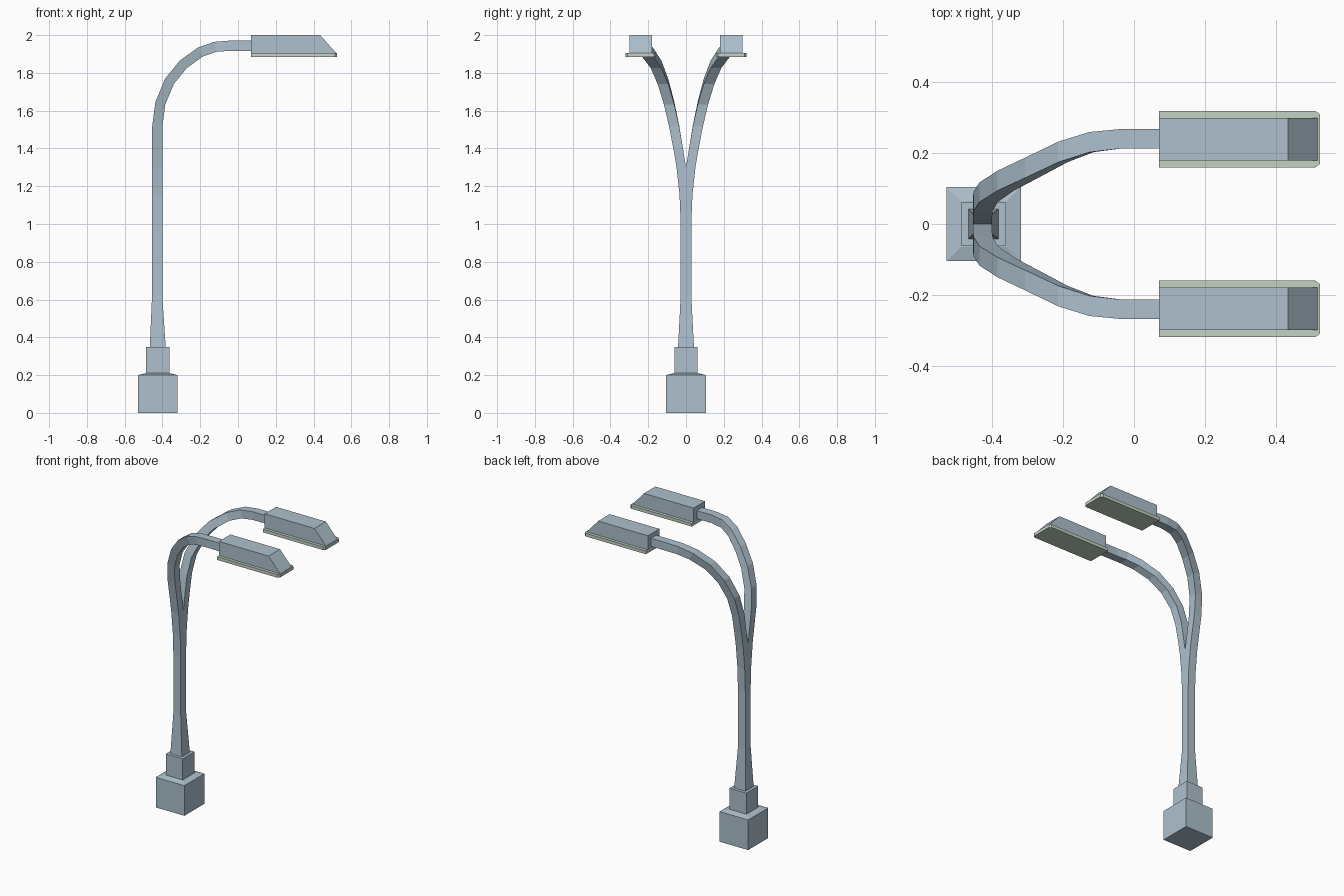
import bpy, bmesh

cube = bpy.data.objects.get("Cube")
if cube:
    bpy.data.objects.remove(cube, do_unlink=True)


def material(name, rgb):
    m = bpy.data.materials.new(name)
    m.use_nodes = True
    m.diffuse_color = (*rgb, 1)
    m.node_tree.nodes["Principled BSDF"].inputs["Base Color"].default_value = (*rgb, 1)
    return m


STEEL = material("blue_grey_steel", (0.42, 0.53, 0.61))
LENS = material("pale_green_lens", (0.55, 0.65, 0.55))
BASE_X = -0.425


def loft(name, rings, mat, open_faces=(), mirrored=False):
    """Skin a list of equal-length rings and cap both ends."""
    bm = bmesh.new()
    loops = [[bm.verts.new(p) for p in ring] for ring in rings]
    n = len(loops[0])
    for a, b in zip(loops, loops[1:]):
        for i in range(n):
            j = (i + 1) % n
            bm.faces.new((a[i], a[j], b[j], b[i]))
    bm.faces.new(loops[0][::-1])
    bm.faces.new(loops[-1])
    bmesh.ops.recalc_face_normals(bm, faces=bm.faces)
    # drop walls lying inside the joined mirror plane
    hidden = [f for f in bm.faces if mirrored and all(abs(v.co.y) < 1e-6 for v in f.verts)]
    bmesh.ops.delete(bm, geom=hidden, context='FACES')
    mesh = bpy.data.meshes.new(name)
    bm.to_mesh(mesh)
    bm.free()
    mesh.materials.append(mat)
    obj = bpy.data.objects.new(name, mesh)
    bpy.context.collection.objects.link(obj)
    if mirrored:
        mod = obj.modifiers.new("Mirror", 'MIRROR')
        mod.use_axis = (False, True, False)
        mod.use_clip = True
    return obj


def rect(x0, x1, y0, y1, z):
    return [(x0, y0, z), (x1, y0, z), (x1, y1, z), (x0, y1, z)]


def square(half, z):
    return rect(BASE_X - half, BASE_X + half, -half, half, z)


# Stepped footing
loft("footing", [square(0.105, 0), square(0.105, 0.2), square(0.065, 0.21)], STEEL)
loft("footing_collar", [square(0.062, 0.2), square(0.062, 0.35)], STEEL)

# Half of the forked pole: centre x, centre z, inner y, outer y, half thickness
path = [
    (-0.425, 0.35, 0, 0.042, 0.042),
    (-0.428, 0.62, 0, 0.028, 0.027),
    (-0.428, 1.0, 0, 0.028, 0.027),
    (-0.428, 1.15, 0, 0.034, 0.027),
    (-0.428, 1.3, 0, 0.05, 0.027),
    (-0.428, 1.4, 0.016, 0.067, 0.027),
    (-0.427, 1.52, 0.036, 0.09, 0.027),
    (-0.411, 1.64, 0.062, 0.117, 0.027),
    (-0.363, 1.755, 0.094, 0.15, 0.027),
    (-0.29, 1.845, 0.13, 0.187, 0.027),
    (-0.2, 1.91, 0.175, 0.233, 0.027),
    (-0.12, 1.938, 0.203, 0.26, 0.027),
    (-0.04, 1.944, 0.213, 0.268, 0.027),
    (0.09, 1.944, 0.213, 0.268, 0.027),
]
rings = []
for i, (x, z, y0, y1, h) in enumerate(path):
    before, after = path[max(i - 1, 0)], path[min(i + 1, len(path) - 1)]
    dx, dz = after[0] - before[0], after[1] - before[1]
    if i == 0:
        dx = 0
    length = (dx * dx + dz * dz) ** 0.5
    nx, nz = dz / length * h, -dx / length * h
    rings.append([(x - nx, y0, z - nz), (x + nx, y0, z + nz),
                  (x + nx, y1, z + nz), (x - nx, y1, z - nz)])
loft("forked_pole", rings, STEEL, mirrored=True)

# Lamp heads with a sloped nose
loft("lamp_heads", [rect(0.07, 0.52, 0.18, 0.3, 1.905),
                    rect(0.07, 0.435, 0.18, 0.3, 2.0)], STEEL, mirrored=True)


# Lens plates with clipped front corners
def plate(z):
    return [(0.07, 0.16, z), (0.513, 0.16, z), (0.525, 0.17, z),
            (0.525, 0.31, z), (0.513, 0.32, z), (0.07, 0.32, z)]


loft("lamp_lenses", [plate(1.885), plate(1.906)], LENS, mirrored=True)
